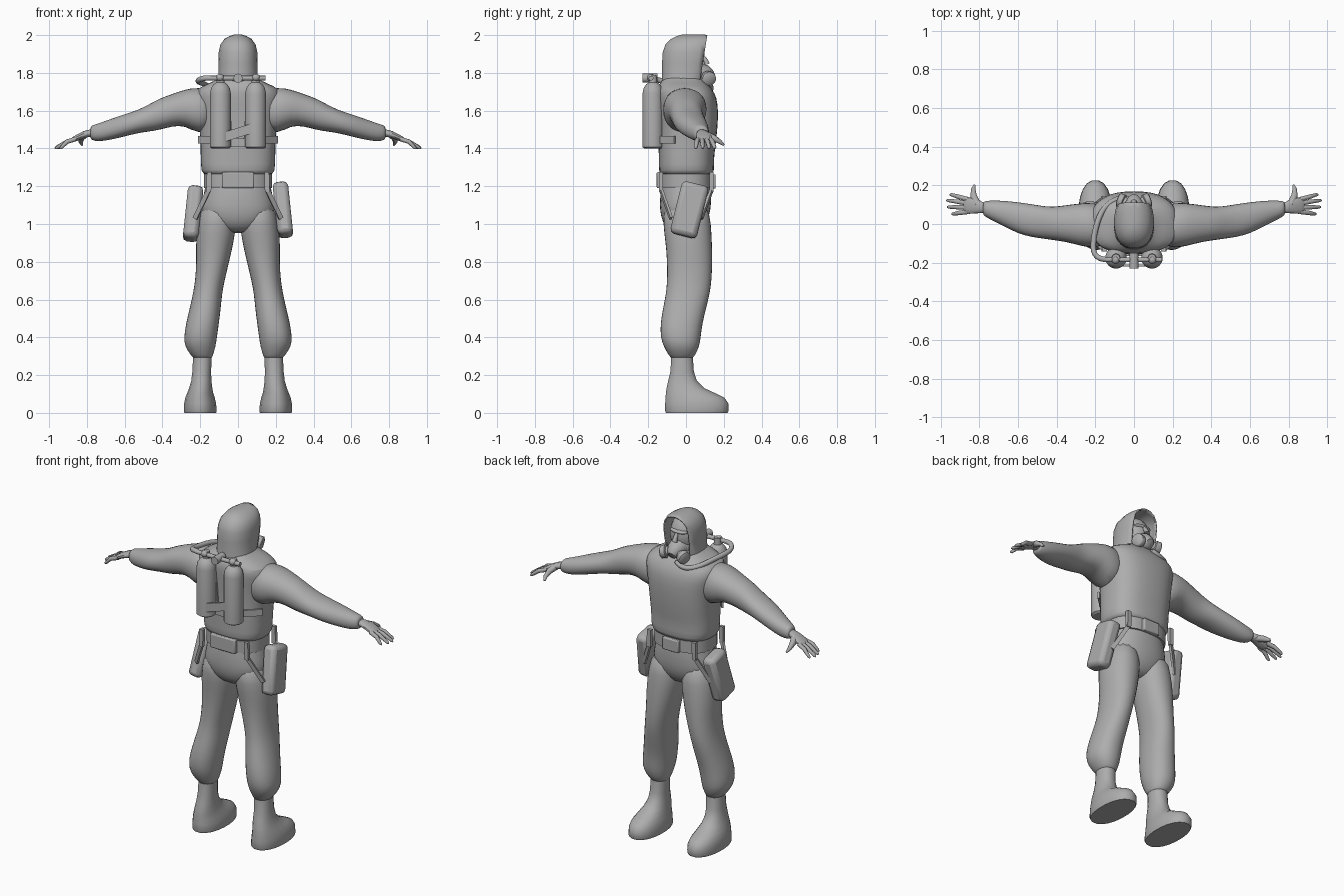
import bpy, bmesh, math
from mathutils import Vector, Euler

grey = bpy.data.materials.new("plain grey")
grey.diffuse_color = (0.42, 0.42, 0.42, 1)


def finish(name, bm, subdiv=0, angle=50, bevel=0):
    bmesh.ops.recalc_face_normals(bm, faces=bm.faces)
    me = bpy.data.meshes.new(name)
    bm.to_mesh(me)
    bm.free()
    me.materials.append(grey)
    ob = bpy.data.objects.new(name, me)
    bpy.context.collection.objects.link(ob)
    if bevel:
        m = ob.modifiers.new("bevel", 'BEVEL')
        m.width, m.segments = bevel, 2
    if subdiv:
        ob.modifiers.new("smooth", 'SUBSURF').levels = subdiv
    bpy.ops.object.select_all(action='DESELECT')
    ob.select_set(True)
    bpy.context.view_layer.objects.active = ob
    bpy.ops.object.shade_smooth_by_angle(angle=math.radians(angle))
    return ob


def skin(rings):
    bm = bmesh.new()
    vs = [[bm.verts.new(p) for p in r] for r in rings]
    n = len(rings[0])
    for a, b in zip(vs, vs[1:]):
        for i in range(n):
            bm.faces.new((a[i], a[(i + 1) % n], b[(i + 1) % n], b[i]))
    bm.faces.new(vs[0][::-1])
    bm.faces.new(vs[-1])
    return bm


def oval(c, u, v, n=16, p=2.0):
    out = []
    for i in range(n):
        t = 2 * math.pi * (i + 0.5) / n
        a, b = math.cos(t), math.sin(t)
        out.append(c + u * math.copysign(abs(a) ** (2 / p), a) + v * math.copysign(abs(b) ** (2 / p), b))
    return out


def loft_z(rows, n=16, p=2.0):
    """rows: z, x min, x max, y min, y max"""
    return skin([oval(Vector(((a + b) / 2, (c + d) / 2, z)), Vector(((b - a) / 2, 0, 0)),
                      Vector((0, (d - c) / 2, 0)), n, p) for z, a, b, c, d in rows])


def loft_x(rows, s, n=14):
    """rows: x, y min, y max, z min, z max"""
    return skin([oval(Vector((s * x, (a + b) / 2, (c + d) / 2)), Vector((0, (b - a) / 2, 0)),
                      Vector((0, 0, (d - c) / 2)), n, 2.2) for x, a, b, c, d in rows])


def tube(name, pts, radii, n=10, subdiv=0):
    pts = [Vector(p) for p in pts]
    rings = []
    for i, p in enumerate(pts):
        d = (pts[min(i + 1, len(pts) - 1)] - pts[max(i - 1, 0)]).normalized()
        up = Vector((0, 0, 1)) if abs(d.z) < 0.9 else Vector((0, 1, 0))
        u = d.cross(up).normalized()
        rings.append(oval(p, u * radii[i], u.cross(d) * radii[i], n))
    return finish(name, skin(rings), subdiv)


def box(name, c, size, rot=(0, 0, 0), bevel=0.006):
    bm = bmesh.new()
    bmesh.ops.create_cube(bm, size=1)
    m = Euler([math.radians(a) for a in rot]).to_matrix()
    for v in bm.verts:
        v.co = m @ Vector([v.co[i] * size[i] for i in range(3)]) + Vector(c)
    return finish(name, bm, bevel=bevel, angle=40)


def strap(name, a, b, face, w, t=0.012):
    """flat band from a to b, its broad side turned to face"""
    a, b, f = Vector(a), Vector(b), Vector(face)
    u = (b - a).cross(f).normalized() * w / 2
    v = u.cross(b - a).normalized() * t / 2
    finish(name, skin([[c + u + v, c - u + v, c - u - v, c + u - v] for c in (a, b)]), angle=30)


def ball(name, c, r, seg=16):
    bm = bmesh.new()
    bmesh.ops.create_uvsphere(bm, u_segments=seg, v_segments=10, radius=1)
    for v in bm.verts:
        v.co = Vector([v.co[i] * r[i] + c[i] for i in range(3)])
    return finish(name, bm)


# jacket body, trousers seat and belt
finish("jacket", loft_z([
    (1.255, -.185, .185, -.14, .145), (1.275, -.197, .197, -.145, .15), (1.36, -.2, .2, -.145, .15),
    (1.41, -.2, .2, -.148, .158), (1.5, -.205, .205, -.145, .168), (1.6, -.215, .215, -.15, .173),
    (1.67, -.235, .235, -.155, .165), (1.715, -.225, .225, -.155, .14), (1.745, -.155, .155, -.14, .115),
    (1.77, -.1, .1, -.12, .09), (1.8, -.08, .08, -.09, .07)], 20, 2.6), 1)
finish("trouser_seat", loft_z([
    (.95, -.07, .07, -.07, .06), (.99, -.14, .14, -.115, .1), (1.04, -.19, .19, -.135, .125),
    (1.1, -.2, .2, -.142, .135), (1.18, -.175, .175, -.135, .135),
    (1.29, -.17, .17, -.125, .13)], 20, 2.3), 1)
finish("belt", loft_z([(1.19, -.18, .18, -.137, .14), (1.265, -.18, .18, -.137, .14)], 24, 2.5))
box("belt_back_plate", (0, -.14, 1.232), (.17, .03, .085))
box("belt_buckle", (0, .142, 1.225), (.11, .03, .075))

for s in (1, -1):
    side = "right" if s > 0 else "left"

    def mz(rows):
        return [(z, min(s * a, s * b), max(s * a, s * b), c, d) for z, a, b, c, d in rows]

    # baggy trouser leg
    finish(side + "_trouser_leg", loft_z(mz([
        (1.12, .03, .19, -.12, .12), (1.0, .005, .218, -.125, .135), (.9, .022, .225, -.11, .14),
        (.8, .045, .222, -.102, .142), (.7, .07, .228, -.102, .138), (.63, .083, .24, -.108, .128),
        (.55, .09, .258, -.125, .108), (.47, .1, .278, -.138, .088), (.4, .11, .288, -.137, .08),
        (.35, .117, .283, -.12, .072), (.305, .132, .25, -.092, .05), (.28, .14, .23, -.075, .03)]),
        16, 2.2), 1)
    # boot
    finish(side + "_boot", loft_z(mz([
        (0, .115, .285, -.108, .222), (.012, .112, .288, -.113, .228), (.05, .115, .286, -.112, .226),
        (.08, .122, .28, -.11, .205), (.105, .13, .27, -.108, .155), (.13, .135, .26, -.104, .1),
        (.17, .14, .248, -.095, .058), (.22, .142, .242, -.083, .042),
        (.31, .138, .238, -.078, .036)]), 20, 2.2), 0)
    # sleeve
    finish(side + "_sleeve", loft_x([
        (.13, -.11, .09, 1.5, 1.7), (.21, -.13, .115, 1.47, 1.73), (.28, -.115, .11, 1.52, 1.715),
        (.35, -.095, .1, 1.515, 1.69), (.42, -.085, .09, 1.495, 1.665), (.47, -.078, .095, 1.488, 1.635),
        (.53, -.07, .105, 1.48, 1.605), (.6, -.052, .115, 1.462, 1.583), (.68, -.01, .123, 1.443, 1.555),
        (.74, .02, .123, 1.435, 1.533), (.775, .04, .12, 1.443, 1.523), (.782, .05, .11, 1.455, 1.51)], s), 1)
    # hand
    finish(side + "_palm", loft_x([
        (.76, .055, .105, 1.46, 1.505), (.8, .055, .125, 1.46, 1.5), (.835, .05, .14, 1.445, 1.485),
        (.87, .05, .14, 1.432, 1.465), (.885, .06, .13, 1.43, 1.455)], s, 10), 1)
    for i, (y0, y1, x1) in enumerate([(.128, .152, .945), (.107, .122, .962), (.085, .088, .958), (.063, .052, .935)]):
        tube(f"{side}_finger_{i + 1}",
             [(s * .86, y0, 1.45), (s * .905, (y0 + y1) / 2, 1.436), (s * x1, y1, 1.405), (s * (x1 + .008), y1, 1.399)],
             [.013, .0125, .009, .004], 8)
    tube(side + "_thumb", [(s * .81, .1, 1.475), (s * .83, .145, 1.456), (s * .832, .18, 1.435), (s * .825, .2, 1.418)],
         [.02, .018, .012, .006], 8)

    # air tank with rounded shoulder and neck
    x = s * .093
    finish(side + "_tank", loft_z([(z, x - r, x + r, -.175 - r, -.175 + r) for z, r in (
        (1.4, .046), (1.407, .056), (1.69, .056), (1.72, .05), (1.74, .036), (1.75, .022), (1.79, .02))], 20), angle=35)
    strap(side + "_tank_strap", (s * .1, -.16, 1.447), (s * .208, -.06, 1.447), (s, -1, 0), .04)
    strap(side + "_shoulder_strap", (s * .06, -.15, 1.7), (s * .045, -.15, 1.45), (0, -1, 0), .03)

    # hip pouch and its hangers
    drop = 0 if s > 0 else -.02
    box(side + "_hip_pouch", (s * .238, .018, 1.075 + drop), (.082, .145, .285), (-14, -s * 6, 0), .025)
    for y, d in ((-.132, -1), (.135, 1)):
        strap(side + "_belt_loop", (s * .152, y, 1.275), (s * .155, y, 1.17), (0, d, 0), .026, .02)
        strap(side + "_pouch_hanger", (s * .155, y, 1.18), (s * .228, y * .6, 1.03), (s * .3, d, 0), .024, .014)

# tank manifold, valve and cross strap
tube("manifold", [(-.155, -.185, 1.772), (.145, -.185, 1.772)], [.013, .013])
tube("manifold_valve", [(0, -.23, 1.772), (0, -.15, 1.772)], [.024, .024], 14)
for s in (1, -1):
    ball("manifold_knob", (s * .095, -.185, 1.775), (.022, .022, .02))
strap("tank_cross_strap", (-.075, -.215, 1.46), (.085, -.215, 1.51), (0, -1, 0), .05)
strap("tank_back_strap", (-.09, -.16, 1.43), (.09, -.16, 1.43), (0, -1, 0), .045)

# breathing hose over the left shoulder
tube("breathing_hose", [(-.13, -.185, 1.772), (-.175, -.182, 1.775), (-.205, -.16, 1.765), (-.214, -.12, 1.755),
                        (-.205, -.05, 1.752), (-.19, .01, 1.748), (-.17, .06, 1.735), (-.14, .1, 1.72),
                        (-.095, .13, 1.71), (-.05, .135, 1.72), (-.015, .125, 1.74)], [.0155] * 11, 10, 1)

# hood shell with a slanted face opening
bm = loft_z([
    (1.72, -.115, .115, -.135, .1), (1.77, -.104, .104, -.128, .11), (1.85, -.104, .104, -.128, .14),
    (1.91, -.103, .103, -.124, .15), (1.95, -.094, .094, -.11, .15), (1.98, -.072, .072, -.08, .145),
    (1.995, -.045, .045, -.05, .13), (2.003, -.02, .02, -.02, .1)], 24, 2.3)
bmesh.ops.bisect_plane(bm, geom=bm.verts[:] + bm.edges[:] + bm.faces[:], plane_co=(0, .108, 1.97),
                       plane_no=(0, .24, -.038), clear_outer=True)
bmesh.ops.delete(bm, geom=[f for f in bm.faces if f.calc_center_median().z < 1.721], context='FACES')
hood = finish("hood", bm)
hood.modifiers.new("cloth", 'SOLIDIFY').thickness = 0.008

# face, brow, nose, and breathing mask
ball("head", (0, .0, 1.865), (.088, .095, .115))
ball("jaw", (0, .035, 1.8), (.068, .065, .07))
ball("brow", (0, .07, 1.898), (.058, .028, .014))
tube("nose", [(0, .085, 1.895), (0, .105, 1.865), (0, .112, 1.845)], [.009, .013, .016], 8)
tube("mask", [(0, .06, 1.8), (0, .105, 1.79), (0, .128, 1.778), (0, .14, 1.77)], [.058, .05, .036, .024], 14)
for s in (1, -1):
    tube("mask_filter", [(s * .025, .105, 1.782), (s * .05, .113, 1.775), (s * .054, .115, 1.774),
                         (s * .078, .123, 1.768), (s * .084, .125, 1.767)], [.024, .028, .038, .038, .03], 16)
